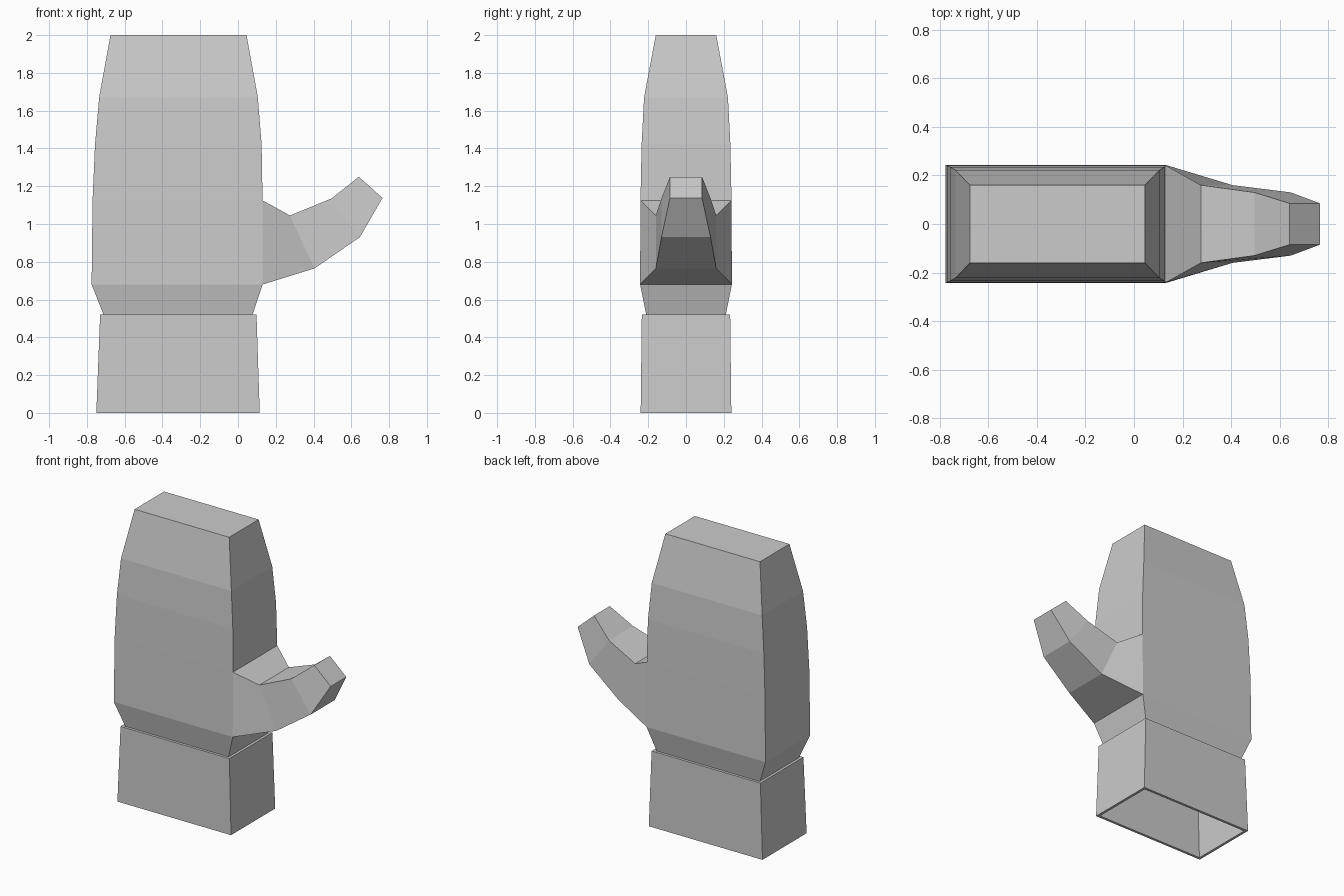
import bpy

if "Cube" in bpy.data.objects:
    bpy.data.objects.remove(bpy.data.objects["Cube"])

# One flat grey for the whole mitten
grey = bpy.data.materials.new("wool grey")
grey.diffuse_color = (0.6, 0.6, 0.6, 1)
grey.use_nodes = True
grey.node_tree.nodes["Principled BSDF"].inputs["Base Color"].default_value = grey.diffuse_color


def make(name, verts, faces):
    mesh = bpy.data.meshes.new(name)
    mesh.from_pydata(verts, [], faces)
    mesh.materials.append(grey)
    mesh.update()
    obj = bpy.data.objects.new(name, mesh)
    bpy.context.collection.objects.link(obj)
    return obj


def box_ring(x0, x1, y, z):
    """Rectangular horizontal section, counter-clockwise from above."""
    return [(x0, -y, z), (x1, -y, z), (x1, y, z), (x0, y, z)]


def bridge(a, b):
    """Four side faces joining ring a to ring b (indices of first vertices)."""
    return [(a + i, a + (i + 1) % 4, b + (i + 1) % 4, b + i) for i in range(4)]


# Mitten body: stacked sections (x min, x max, half depth, height)
body = [(-0.71, 0.075, 0.21, 0.515), (-0.775, 0.13, 0.243, 0.68),
        (-0.77, 0.13, 0.241, 1.125), (-0.757, 0.125, 0.235, 1.42),
        (-0.735, 0.105, 0.222, 1.67), (-0.675, 0.045, 0.16, 2.0)]
verts, faces = [], []
for section in body:
    verts += box_ring(*section)
for r in range(len(body) - 1):
    faces += bridge(4 * r, 4 * r + 4)
top = 4 * (len(body) - 1)
faces += [(3, 2, 1, 0), (top, top + 1, top + 2, top + 3)]

# Thumb: grows out of the side face between the second and third sections
root = (5, 6, 10, 9)
faces.remove(root)
thumb = [((0.405, 0.765), (0.275, 1.045), 0.16),
         ((0.645, 0.93), (0.495, 1.135), 0.13),
         ((0.765, 1.138), (0.64, 1.25), 0.085)]
previous = root
for (xl, zl), (xu, zu), y in thumb:
    n = len(verts)
    verts += [(xl, -y, zl), (xl, y, zl), (xu, y, zu), (xu, -y, zu)]
    ring = (n, n + 1, n + 2, n + 3)
    for i in range(4):
        j = (i + 1) % 4
        faces.append((previous[i], previous[j], ring[j], ring[i]))
    previous = ring
faces.append(previous)
make("mitten_body", verts, faces)

# Cuff: thin open sleeve, outer wall, top ledge, inner wall and bottom rim
t = 0.018
cuff = [(-0.75, 0.115, 0.24, 0), (-0.73, 0.098, 0.234, 0.52),
        (-0.73 + t, 0.098 - t, 0.234 - t, 0.52), (-0.75 + t, 0.115 - t, 0.24 - t, 0)]
verts, faces = [], []
for section in cuff:
    verts += box_ring(*section)
for r in range(4):
    faces += bridge(4 * r, 4 * ((r + 1) % 4))
make("cuff", verts, faces)
